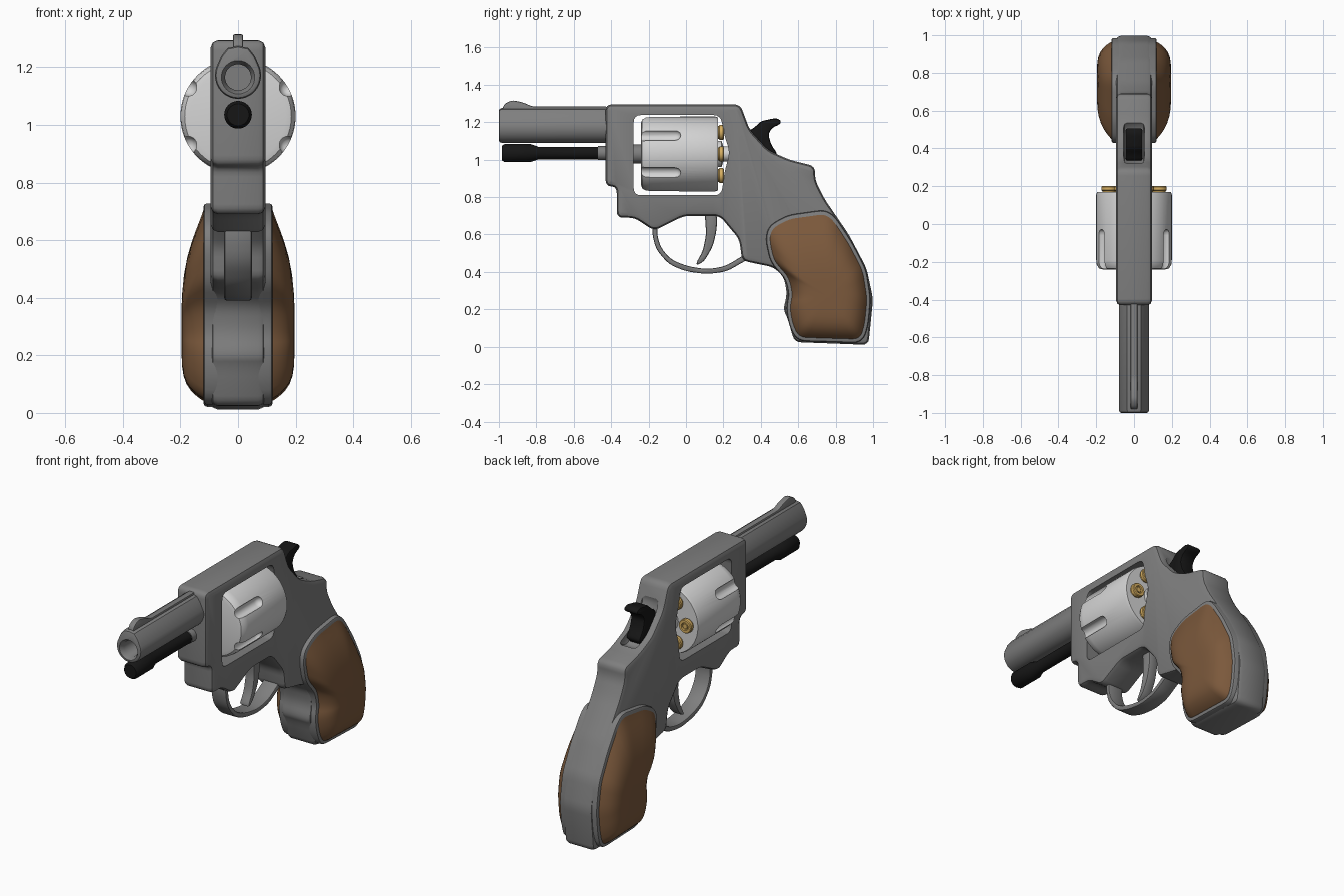
import bpy, bmesh, math
from mathutils import Vector

if "Cube" in bpy.data.objects:
    bpy.data.objects.remove(bpy.data.objects["Cube"])


def mat(name, rgb):
    m = bpy.data.materials.new(name)
    m.diffuse_color = (*rgb, 1)
    m.use_nodes = True
    m.node_tree.nodes["Principled BSDF"].inputs["Base Color"].default_value = m.diffuse_color
    return m


STEEL = mat("grey steel", (0.21, 0.21, 0.21))
SILVER = mat("bright silver", (0.66, 0.66, 0.66))
BLACK = mat("black", (0.008, 0.008, 0.008))
WOOD = mat("brown wood", (0.2, 0.1, 0.045))
BRASS = mat("brass", (0.68, 0.43, 0.12))


def rounded(pts, r, steps=4):
    """Replace each corner of a closed outline with a small curve."""
    pts, out = [Vector(p) for p in pts], []
    for i, p in enumerate(pts):
        a, b = pts[i - 1] - p, pts[(i + 1) % len(pts)] - p
        p1 = p + a.normalized() * min(r, a.length * 0.45)
        p2 = p + b.normalized() * min(r, b.length * 0.45)
        for k in range(steps + 1):
            t = k / steps
            out.append(p1 * (1 - t) ** 2 + p * 2 * t * (1 - t) + p2 * t * t)
    return out


def inset(pts, d):
    """Offset a closed outline inwards by d."""
    n = len(pts)
    area = sum(pts[i - 1].x * pts[i].y - pts[i].x * pts[i - 1].y for i in range(n))
    s, out = (1 if area > 0 else -1), []
    for i, p in enumerate(pts):
        e1, e2 = (p - pts[i - 1]).normalized(), (pts[(i + 1) % n] - p).normalized()
        n1, n2 = Vector((-e1.y, e1.x)) * s, Vector((-e2.y, e2.x)) * s
        out.append(p + (n1 + n2) * d / max(0.4, 1 + n1.dot(n2)))
    return out


def build(name, rings, material, angle=35, closed=False):
    """Skin a list of equal-length rings; cap both ends unless closed."""
    bm = bmesh.new()
    vs = [[bm.verts.new(c) for c in ring] for ring in rings]
    n = len(vs[0])
    for a, b in zip(vs, vs[1:]):
        for i in range(n):
            bm.faces.new((a[i - 1], a[i], b[i], b[i - 1]))
    bm.faces.new(vs[0])
    bm.faces.new(vs[-1])
    bmesh.ops.remove_doubles(bm, verts=bm.verts, dist=1e-5)
    bmesh.ops.recalc_face_normals(bm, faces=bm.faces)
    me = bpy.data.meshes.new(name)
    bm.to_mesh(me)
    bm.free()
    ob = bpy.data.objects.new(name, me)
    bpy.context.collection.objects.link(ob)
    me.materials.append(material)
    smooth(ob, angle)
    return ob


def activate(ob):
    bpy.ops.object.select_all(action='DESELECT')
    ob.select_set(True)
    bpy.context.view_layer.objects.active = ob


def smooth(ob, angle=35):
    activate(ob)
    bpy.ops.object.shade_smooth_by_angle(angle=math.radians(angle))


def prism(name, pts, layers, material, axis='x'):
    """Extrude an outline; layers are (depth, inset)."""
    rings = []
    for d, o in layers:
        ring = inset(pts, o) if o else pts
        rings.append([(d, p.x, p.y) if axis == 'x' else (p.x, d, p.y) for p in ring])
    return build(name, rings, material)


def slab(name, pts, w, b, material):
    """Symmetric plate of half width w with rounded rims of size b."""
    half = [(w, b), (w - 0.3 * b, 0.3 * b), (w - b, 0)]
    return prism(name, pts, [(-d, o) for d, o in half] + half[::-1], material)


def lathe(name, prof, x, z, material, n=32):
    """Turn (radius, y) points around an axis parallel to y."""
    rings = [[(x + max(r, 1e-3) * math.cos(k * math.tau / n), y,
               z + max(r, 1e-3) * math.sin(k * math.tau / n)) for k in range(n)] for r, y in prof]
    return build(name, rings, material)


def cut(ob, cutter):
    cutter.hide_render = True
    activate(ob)
    m = ob.modifiers.new("cut", 'BOOLEAN')
    m.operation, m.object, m.solver = 'DIFFERENCE', cutter, 'EXACT'
    bpy.ops.object.modifier_apply(modifier=m.name)
    bpy.data.objects.remove(cutter)
    smooth(ob)


# Frame with cylinder window and hammer slot
frame_pts = rounded([
    (-.43, 1.295), (.29, 1.295), (.34, 1.16), (.44, 1.05), (.55, 1.0), (.69, .965), (.69, .89),
    (.74, .79), (.87, .60), (.965, .42), (1.0, .255), (.975, .01), (.58, .025), (.54, .16),
    (.52, .2), (.54, .28), (.525, .37), (.47, .425), (.30, .46), (.285, .575), (.18, .70),
    (-.01, .70), (-.17, .62), (-.275, .69), (-.37, .69), (-.37, .855), (-.43, .86)], .035)
frame = slab("frame", frame_pts, .095, .025, STEEL)
window = rounded([(-.28, 1.238), (.185, 1.238), (.205, 1.13), (.235, 1.04), (.205, .93),
                  (.19, .81), (-.28, .81)], .04)
cut(frame, prism("window_cutter", window, [(-.3, 0), (.3, 0)], STEEL))
slot = rounded([(.31, 1.20), (.37, 1.06), (.47, .97), (.55, 1.01), (.6, 1.2), (.4, 1.35)], .04)
cut(frame, slab("slot_cutter", slot, .055, .02, STEEL))

# Barrel with bore, rib and front sight
arc = [(.08 * math.cos(a), 1.172 + .082 * math.sin(a))
       for a in [math.radians(20 - 220 * k / 22) for k in range(23)]]
barrel_pts = [Vector(p) for p in arc + [(-.058, 1.24), (-.036, 1.268), (0, 1.275), (.036, 1.268), (.058, 1.24)]]
barrel = prism("barrel", barrel_pts, [(-1, .012), (-.996, .004), (-.985, 0), (-.41, 0)], STEEL, 'y')
cut(barrel, lathe("bore_cutter", [(.058, -1.05), (.058, -1.0), (.045, -.975), (.045, -.6)], 0, 1.165, STEEL))
sight = rounded([(-.985, 1.25), (-.975, 1.295), (-.93, 1.318), (-.87, 1.305), (-.82, 1.283),
                 (-.41, 1.283), (-.41, 1.25)], .02)
slab("front_sight_rib", sight, .018, .006, STEEL)

# Ejector rod
lathe("ejector_rod", [(0, -.985), (.038, -.985), (.048, -.97), (.048, -.83), (.034, -.79),
                      (.034, -.46), (0, -.46)], 0, 1.035, BLACK)
lathe("ejector_collar", [(0, -.47), (.037, -.47), (.037, -.40), (0, -.40)], 0, 1.035, STEEL)
lathe("cylinder_pin", [(0, -.3), (.05, -.3), (.05, -.22), (0, -.22)], 0, 1.03, STEEL)

# Cylinder with six flutes
drum = lathe("cylinder", [(0, -.24), (.165, -.24), (.185, -.235), (.197, -.215), (.2, -.19),
                          (.2, .155), (.195, .17), (0, .17)], 0, 1.03, SILVER, 72)
for k in range(6):
    a = math.radians(30 + 60 * k)
    cut(drum, lathe("flute_cutter", [(0, -.3), (.03, -.3), (.03, -.06), (.026, -.043), (.016, -.032), (0, -.028)],
                    .2 * math.cos(a), 1.03 + .2 * math.sin(a), SILVER, 24))

# Cartridges and ejector star
for k in range(6):
    a = math.radians(60 * k)
    lathe(f"cartridge_{k + 1}", [(0, .1), (.034, .1), (.034, .175), (.04, .18), (.04, .197), (.036, .202),
                                 (.022, .202), (.02, .194), (.016, .194), (.014, .2), (0, .2)],
          .133 * math.cos(a), 1.03 + .133 * math.sin(a), BRASS, 24)
lathe("ejector_star", [(0, .15), (.07, .15), (.07, .19), (.04, .2), (.04, .24), (0, .24)], 0, 1.03, SILVER)

# Hammer, trigger and guard
hammer = rounded([(.33, 1.15), (.37, 1.175), (.40, 1.205), (.43, 1.212), (.48, 1.222), (.507, 1.21),
                  (.505, 1.19), (.46, 1.17), (.44, 1.135), (.455, 1.08), (.49, 1.03), (.45, .99),
                  (.36, 1.06)], .02)
slab("hammer", hammer, .045, .012, BLACK)
trigger = rounded([(.10, .72), (.165, .72), (.165, .63), (.145, .54), (.10, .46), (.06, .435),
                   (.055, .45), (.09, .51), (.108, .6)], .03)
slab("trigger", trigger, .03, .01, STEEL)
guard = rounded([(-.18, .66), (-.18, .6), (-.16, .52), (-.09, .44), (0, .403), (.115, .388), (.22, .403),
                 (.30, .45), (.34, .47), (.32, .5), (.285, .475), (.21, .43), (.115, .414), (.01, .43),
                 (-.08, .465), (-.135, .53), (-.155, .6), (-.15, .66)], .04)
slab("trigger_guard", guard, .048, .008, STEEL)

# Grip: steel rim plate and domed wooden panels on both sides
grip = rounded([(.445, .575), (.46, .635), (.55, .685), (.74, .712), (.785, .68), (.87, .55), (.945, .405),
                (.968, .255), (.955, .12), (.93, .04), (.605, .05), (.57, .12), (.555, .21), (.57, .28),
                (.55, .37), (.47, .46)], .04)
slab("grip_rim", inset(grip, -.02), .12, .012, STEEL)
centre = Vector((.755, .27))
for side, label in ((1, "right"), (-1, "left")):
    rings = [[(side * .1, p.x, p.y) for p in grip]]
    for s in (1, .985, .95, .9, .83, .74, .62, .48, .32, .15, .01):
        ring = []
        for p in grip:
            q = centre + (p - centre) * s
            t = min(1, max(0, (q.y - .35) / .37))
            x = .119 + .077 * (1 - s ** 5) * (1 - .7 * t * t)
            ring.append((side * x, q.x, q.y))
        rings.append(ring)
    build(f"grip_panel_{label}", rings, WOOD, 50)
